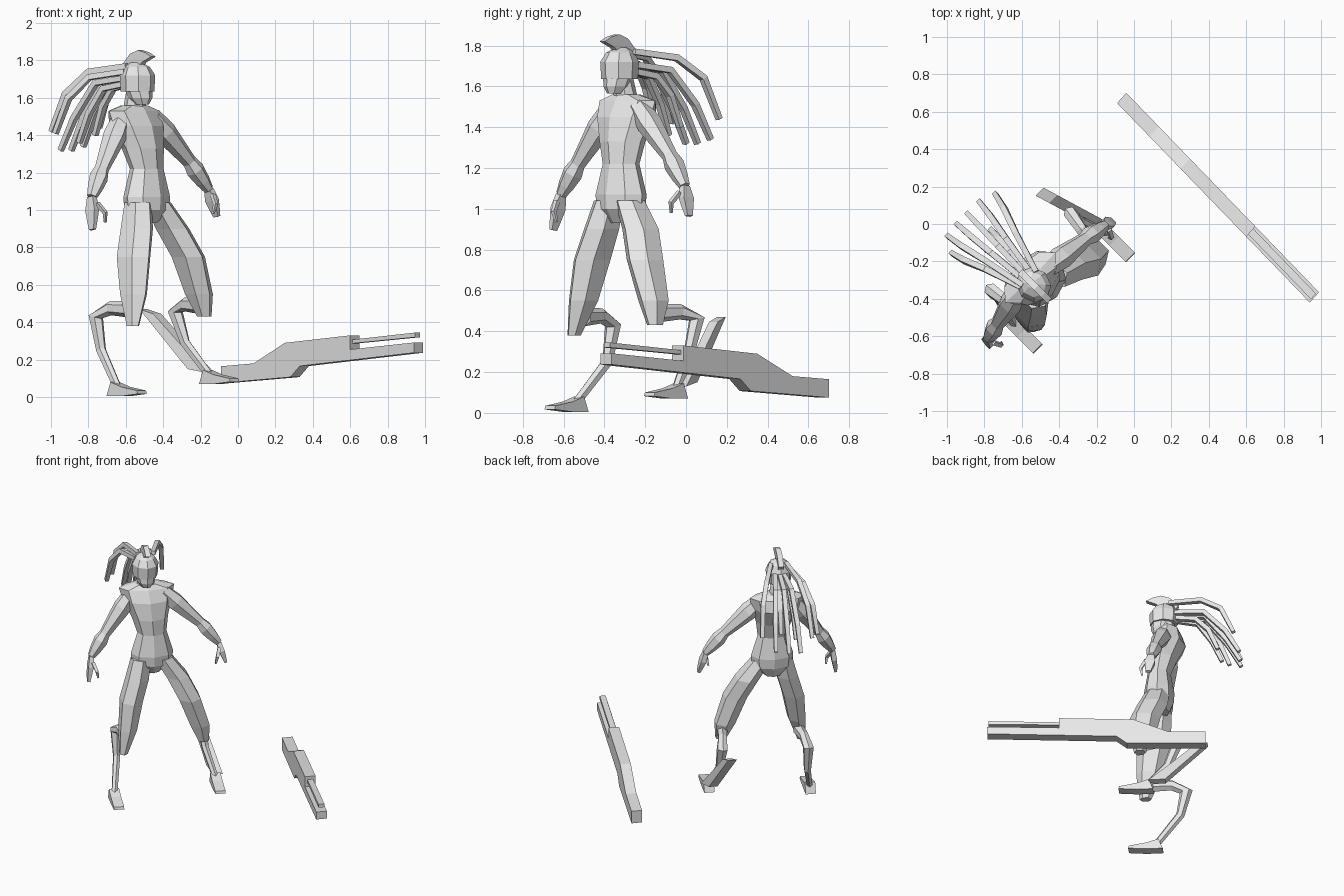
import bpy, bmesh, math
from mathutils import Vector

if "Cube" in bpy.data.objects:
    bpy.data.objects.remove(bpy.data.objects["Cube"])

GREY = bpy.data.materials.new("plain grey")
GREY.diffuse_color = (0.8, 0.8, 0.8, 1)
GREY.use_nodes = True
GREY.node_tree.nodes["Principled BSDF"].inputs["Base Color"].default_value = GREY.diffuse_color
S = math.sqrt(0.5)


def world(u, f, z):
    """Figure space (u sideways, f forward) turned 45 degrees."""
    return Vector(((u + f) * S, (u - f) * S, z))


def skin(name, rings):
    """Flat-shaded closed mesh through equal-length rings of points."""
    bm = bmesh.new()
    rows = [[bm.verts.new(p) for p in r] for r in rings]
    n = len(rows[0])
    for a, b in zip(rows, rows[1:]):
        for i in range(n):
            j = (i + 1) % n
            bm.faces.new((a[i], a[j], b[j], b[i]))
    bm.faces.new(rows[0])
    bm.faces.new(rows[-1])
    bmesh.ops.recalc_face_normals(bm, faces=bm.faces)
    me = bpy.data.meshes.new(name)
    bm.to_mesh(me)
    bm.free()
    me.materials.append(GREY)
    ob = bpy.data.objects.new(name, me)
    bpy.context.collection.objects.link(ob)
    return ob


def loft(name, rings, n=8):
    """Stack of level ellipses: (u, f, z, radius_u, radius_f)."""
    ang = [math.pi / 2 + 2 * math.pi * k / n for k in range(n)]
    return skin(name, [[world(u + ru * math.cos(a), f + rf * math.sin(a), z)
                        for a in ang] for u, f, z, ru, rf in rings])


def tube(name, pts, n=6):
    """Limb along a path: (u, f, z, side_radius, other_radius)."""
    pos = [world(*p[:3]) for p in pts]
    side = world(1, 0, 0)
    rings = []
    for i, p in enumerate(pts):
        t = (pos[min(i + 1, len(pos) - 1)] - pos[max(i - 1, 0)]).normalized()
        a = (side - t * side.dot(t)).normalized()
        b = t.cross(a)
        rings.append([pos[i] + a * p[3] * math.cos(w) + b * p[4] * math.sin(w)
                      for w in [2 * math.pi * (k + 0.5) / n for k in range(n)]])
    return skin(name, rings)


def slab(name, profile, half):
    """Profile of world points pushed out both ways by a half-width vector."""
    return skin(name, [[p - half for p in profile], [p + half for p in profile]])


# Torso, neck and head
loft("torso", [(-.57, -.13, .93, .06, .06), (-.57, -.12, 1.0, .14, .10),
               (-.57, -.12, 1.07, .145, .105), (-.57, -.12, 1.22, .10, .08),
               (-.58, -.14, 1.33, .125, .10), (-.59, -.18, 1.45, .17, .12),
               (-.595, -.19, 1.53, .19, .085), (-.60, -.185, 1.56, .08, .06)])
loft("neck", [(-.60, -.185, 1.52, .065, .06), (-.605, -.165, 1.64, .05, .055)])
loft("face", [(-.61, -.115, 1.565, .035, .04), (-.61, -.13, 1.60, .06, .07),
              (-.61, -.15, 1.68, .08, .085)])
loft("helmet", [(-.61, -.15, 1.635, .085, .095), (-.61, -.15, 1.72, .09, .10),
                (-.61, -.155, 1.765, .065, .075), (-.61, -.16, 1.79, .025, .03)])

# Forward-swept crest
crest = [(-.13, 1.76), (-.10, 1.79), (-.03, 1.82), (-.075, 1.842),
         (-.13, 1.855), (-.19, 1.835), (-.25, 1.775), (-.22, 1.73)]
slab("crest", [world(-.61, f, z) for f, z in crest], world(.018, 0, 0))

# Hair locks: outer ones arch high, inner ones hang lower
locks = [(-.41, -.64, 1.44, .06), (-.50, -.67, 1.34, .0), (-.59, -.67, 1.32, .0),
         (-.67, -.67, 1.32, .0), (-.75, -.66, 1.42, .06), (-.80, -.58, 1.41, .03),
         (-.56, -.52, 1.40, -.03), (-.66, -.54, 1.36, -.03)]
for u, f, z, lift in locks:
    s = -.61 + (u + .61) * .3
    tube("hair_lock", [(s, -.19, 1.71 + lift, .02, .02),
                       ((s + u) / 2, -.24 + (f + .2) * .4, 1.68 + lift, .022, .022),
                       (u * .85 + s * .15, -.2 + (f + .2) * .8, z + .17 + lift * .5, .022, .022),
                       (u, f, z, .018, .018)], 4)

# Arms: shoulder, elbow, wrist and hand for each side
arms = {"right": [(-.70, -.18, 1.49), (-.89, -.14, 1.22), (-.985, -.12, 1.07), (-1.01, -.09, .895)],
        "left": [(-.49, -.16, 1.50), (-.24, -.127, 1.26), (-.115, -.106, 1.11), (-.07, -.09, .965)]}
for side, joints in arms.items():
    sh, el, wr, tip = [Vector(j) for j in joints]
    sgn = -1 if side == "right" else 1
    path = [(sh, .05), (sh.lerp(el, .35), .062), (sh.lerp(el, .75), .047), (el, .038),
            (el.lerp(wr, .3), .05), (el.lerp(wr, .7), .04), (wr, .027)]
    tube(side + "_arm", [(*p, r, r * 1.05) for p, r in path])
    tube(side + "_hand", [(*wr, .022, .03), (*wr.lerp(tip, .4), .025, .05),
                          (*wr.lerp(tip, .7), .02, .038), (*tip, .013, .025)], 4)
    thumb = wr.lerp(tip, .2) + Vector((-sgn * .01, .03, 0))
    tube(side + "_thumb", [(*thumb, .016, .016),
                           (*(thumb + Vector((-sgn * .02, .04, -.05))), .014, .014),
                           (*(thumb + Vector((-sgn * .03, .03, -.10))), .008, .008)], 4)

# Broad thighs
loft("right_thigh", [(-.645, -.11, 1.04, .07, .085), (-.675, -.09, .9, .08, .105),
                     (-.72, -.07, .75, .08, .115), (-.75, -.04, .55, .065, .09),
                     (-.785, -.01, .38, .03, .04)], 6)
loft("left_thigh", [(-.50, -.11, 1.04, .07, .085), (-.405, -.09, .9, .085, .105),
                    (-.33, -.046, .75, .085, .105), (-.26, -.035, .55, .075, .08),
                    (-.235, -.02, .43, .04, .04)], 6)

# Backward-bent shanks and feet
shanks = {"right": [(-.76, -.06, .47), (-.775, -.19, .475), (-.79, -.285, .43),
                    (-.79, -.245, .25), (-.835, -.075, .05)],
          "left": [(-.24, -.06, .49), (-.22, -.18, .495), (-.20, -.275, .46),
                   (-.19, -.21, .29), (-.14, -.07, .11)]}
for side, path in shanks.items():
    radii = [.045, .038, .045, .03, .025]
    tube(side + "_shank", [(*p, r * .85, r) for p, r in zip(path, radii)])
    u, f, z = path[-1]
    base = .005 if side == "right" else .07
    outline = [(f - .05, base), (f + .06, base), (f + .185, base + .012),
               (f + .18, base + .03), (f + .06, base + .05), (f - .02, base + .075)]
    slab(side + "_foot", [world(u, a, b) for a, b in outline], world(.035, 0, 0))

# Long heel blade on the left leg
fin = [(-.48, .47), (-.40, .445), (-.25, .29), (-.09, .13), (-.20, .15)]
slab("heel_blade", [world(-.235 + (f + .48) * .3, f, z) for f, z in fin], world(.03, .0, 0))


# Long gun lying beside the figure
def gun_point(x, z):
    return Vector((x + .0245, .668 - (x + .0845) * 1.035, z))


body = [(-.09, .075), (-.09, .165), (.083, .18), (.25, .29), (.60, .33), (.60, .255),
        (.94, .292), (.94, .237), (.33, .166), (.28, .107)]
half = Vector((.0245, .0275, 0))
slab("gun_body", [gun_point(*p) for p in body], half)
rail = [(.58, .285), (.58, .305), (.935, .345), (.935, .32)]
slab("upper_barrel", [gun_point(*p) for p in rail], half * .55)
